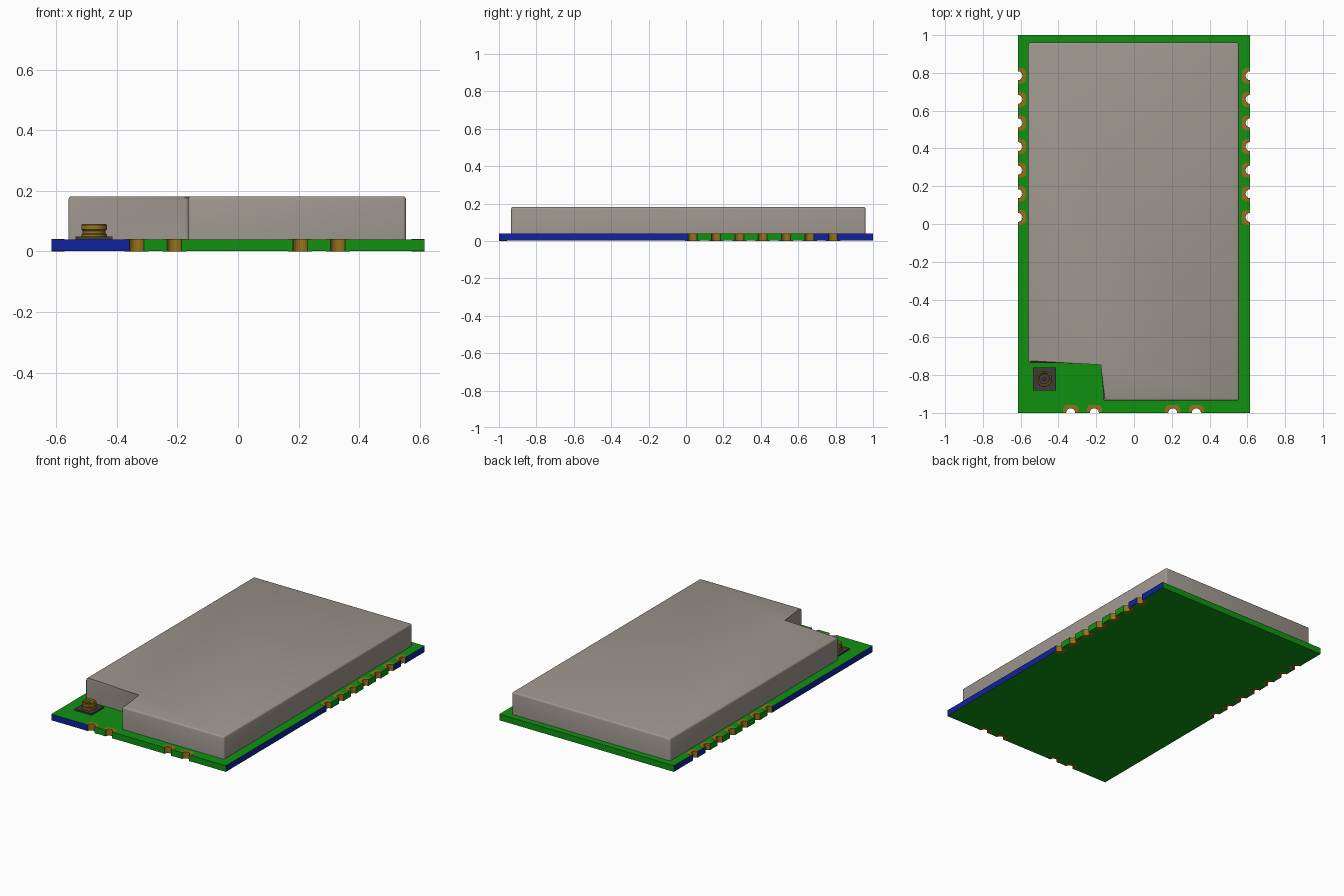
import bpy, bmesh, math
from mathutils import Vector

cube = bpy.data.objects.get("Cube")
if cube:
    bpy.data.objects.remove(cube)


def material(name, rgb, metallic=0.0):
    m = bpy.data.materials.new(name)
    m.diffuse_color = (*rgb, 1)
    m.use_nodes = True
    m.node_tree.nodes["Principled BSDF"].inputs["Base Color"].default_value = (*rgb, 1)
    return m


GREEN = material("board green", (0.005, 0.29, 0.005))
BLUE = material("edge blue", (0.005, 0.016, 0.33))
GOLD = material("contact gold", (0.30, 0.17, 0.012))
METAL = material("shield grey", (0.34, 0.305, 0.27))
DARK = material("connector dark grey", (0.045, 0.043, 0.047))

HX, HY, TOP = 0.615, 1.0, 0.04     # board half width, half length, top height
SKIN = 0.001                       # pad thickness
R = 0.024                          # radius of the edge notches
SIDE_Y = [0.035 + 0.125 * i for i in range(7)]
FRONT_X = [-0.335, -0.21, 0.205, 0.33]


def finish(bm, name, mats):
    bmesh.ops.recalc_face_normals(bm, faces=bm.faces)
    me = bpy.data.meshes.new(name)
    bm.to_mesh(me)
    bm.free()
    for m in mats:
        me.materials.append(m)
    ob = bpy.data.objects.new(name, me)
    bpy.context.collection.objects.link(ob)
    return ob


def prism(bm, outline, z0, z1):
    """Extrude a closed outline upwards; returns the side faces in order."""
    lo = [bm.verts.new((p[0], p[1], z0)) for p in outline]
    hi = [bm.verts.new((p[0], p[1], z1)) for p in outline]
    bm.faces.new(lo[::-1])
    bm.faces.new(hi)
    n = len(lo)
    return [bm.faces.new((lo[i], lo[(i + 1) % n], hi[(i + 1) % n], hi[i])) for i in range(n)]


def notch(c, d, steps=10):
    """Half circle cut into the board at c, walking the edge along d."""
    n = Vector((-d.y, d.x))
    angles = [math.pi * i / steps for i in range(steps + 1)]
    return [c - d * R * math.cos(t) + n * R * math.sin(t) for t in angles]


def lathe(name, profile, centre, mat, seg=28):
    bm = bmesh.new()
    rings = [[bm.verts.new((centre[0] + r * math.cos(2 * math.pi * i / seg),
                            centre[1] + r * math.sin(2 * math.pi * i / seg), z))
              for i in range(seg)] for r, z in profile]
    for a, b in zip(rings, rings[1:]):
        for i in range(seg):
            j = (i + 1) % seg
            bm.faces.new((a[i], a[j], b[j], b[i]))
    bm.faces.new(rings[0][::-1])
    bm.faces.new(rings[-1])
    ob = finish(bm, name, [mat])
    bpy.context.view_layer.objects.active = ob
    ob.select_set(True)
    bpy.ops.object.shade_smooth_by_angle(angle=math.radians(35))
    ob.select_set(False)
    return ob


# Notch positions with the walking direction of their edge (anticlockwise)
front = [(Vector((x, -HY)), Vector((1, 0))) for x in FRONT_X]
left = [(Vector((HX, y)), Vector((0, 1))) for y in SIDE_Y]
right = [(Vector((-HX, y)), Vector((0, -1))) for y in reversed(SIDE_Y)]

# Circuit board with notched edges
outline, curved = [], set()


def add_edge(corner, notches):
    outline.append(Vector(corner))
    for c, d in notches:
        arc = notch(c, d)
        curved.update(range(len(outline), len(outline) + len(arc) - 1))
        outline.extend(arc)


add_edge((-HX, -HY), front)
add_edge((HX, -HY), left)
add_edge((HX, HY), [])
add_edge((-HX, HY), right)

bm = bmesh.new()
for i, f in enumerate(prism(bm, outline, SKIN, TOP)):
    c = f.calc_center_median()
    on_side = abs(c.x) > HX - 0.001
    on_front = c.y < -HY + 0.001
    if i in curved:
        f.material_index = 2                       # plated notch
    elif (on_front and c.x < -0.36) or (on_side and (c.y < 0.01 or c.y > 0.68)):
        f.material_index = 1                       # blue stretch of the edge
finish(bm, "circuit_board", [GREEN, BLUE, GOLD])

# Gold pads around every notch, above and below the board
bm = bmesh.new()
for c, d in front + left + right:
    n = Vector((-d.y, d.x))
    outer = [(0.04, 0), (0.04, 0.026), (0.026, 0.042),
             (-0.026, 0.042), (-0.04, 0.026), (-0.04, 0)]
    shape = notch(c, d) + [c + d * u + n * v for u, v in outer]
    prism(bm, shape, TOP, TOP + SKIN)
    prism(bm, shape, 0, SKIN)
finish(bm, "edge_pads", [GOLD])

# Metal shield with one corner cut away
bm = bmesh.new()
prism(bm, [(-0.165, -0.935), (0.555, -0.935), (0.555, 0.96),
           (-0.56, 0.96), (-0.56, -0.735), (-0.165, -0.735)], TOP, 0.182)
edges = [e for e in bm.edges if max(v.co.z for v in e.verts) > TOP + 0.01]
bmesh.ops.bevel(bm, geom=edges, offset=0.011, segments=3, profile=0.5, affect='EDGES')
shield = finish(bm, "shield_cover", [METAL])
bpy.context.view_layer.objects.active = shield
shield.select_set(True)
bpy.ops.object.shade_smooth_by_angle(angle=math.radians(40))
shield.select_set(False)

# Antenna socket: square base, hollow barrel, dark well and centre pin
CX, CY = -0.475, -0.82
bm = bmesh.new()
prism(bm, [(CX - 0.061, CY - 0.061), (CX + 0.061, CY - 0.061),
           (CX + 0.061, CY + 0.061), (CX - 0.061, CY + 0.061)], TOP, 0.049)
finish(bm, "socket_base", [DARK])
lathe("socket_barrel", [(0.042, 0.049), (0.042, 0.056), (0.038, 0.059), (0.038, 0.068),
                        (0.042, 0.072), (0.042, 0.087), (0.039, 0.09), (0.034, 0.09),
                        (0.028, 0.084), (0.028, 0.053)], (CX, CY), GOLD)
lathe("socket_well", [(0.028, 0.05), (0.028, 0.056)], (CX, CY), DARK)
lathe("socket_pin", [(0.008, 0.05), (0.008, 0.08), (0.005, 0.084)], (CX, CY), GOLD, 16)
